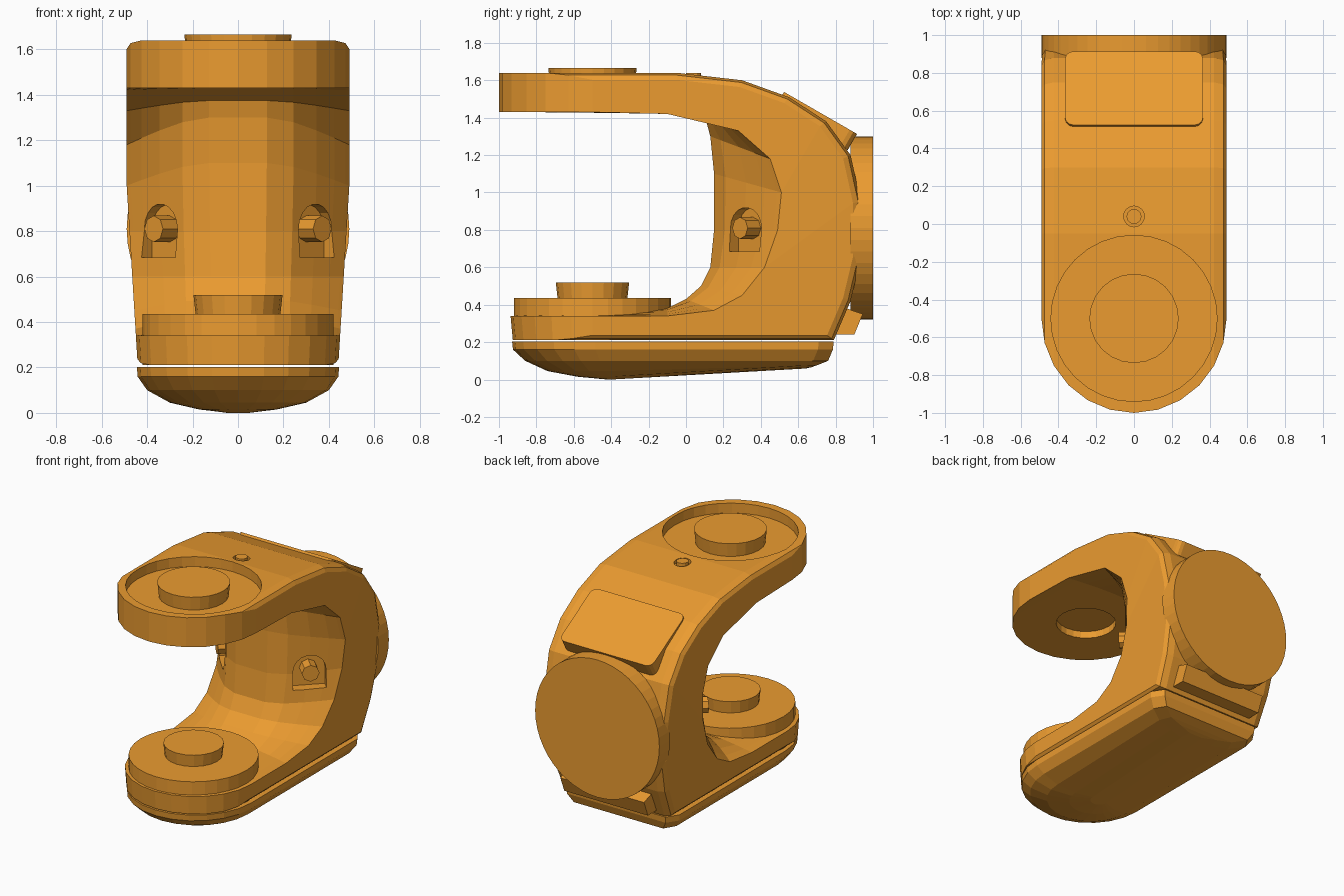
import bpy, bmesh
from math import sin, cos, pi, radians
from mathutils import Matrix, Vector

if "Cube" in bpy.data.objects:
    bpy.data.objects.remove(bpy.data.objects["Cube"])

orange = bpy.data.materials.new("orange_paint")
orange.diffuse_color = (0.83, 0.33, 0.03, 1)
orange.use_nodes = True
orange.node_tree.nodes["Principled BSDF"].inputs["Base Color"].default_value = orange.diffuse_color


def finish(name, bm):
    bmesh.ops.recalc_face_normals(bm, faces=bm.faces)
    me = bpy.data.meshes.new(name)
    bm.to_mesh(me)
    bm.free()
    ob = bpy.data.objects.new(name, me)
    bpy.context.collection.objects.link(ob)
    me.materials.append(orange)
    return ob


def loft(name, rings, cap=True):
    """Skin a list of equal closed rings of points."""
    bm = bmesh.new()
    vs = [[bm.verts.new(p) for p in r] for r in rings]
    n = len(vs[0])
    for a, b in zip(vs, vs[1:]):
        for i in range(n):
            j = (i + 1) % n
            bm.faces.new((a[i], a[j], b[j], b[i]))
    for end in (vs[0], vs[-1]):
        if cap:
            bm.faces.new(end)
        else:  # strip of quads between the outer and inner half of a C section
            for i in range(n // 2 - 1):
                bm.faces.new((end[i], end[i + 1], end[n - 2 - i], end[n - 1 - i]))
    return finish(name, bm)


def prism(name, outline, h, m, top=1.0):
    """Extrude a 2D outline along the local z axis of matrix m."""
    return loft(name, [[m @ Vector((x * s, y * s, z)) for x, y in outline]
                       for z, s in ((0, 1.0), (h, top))])


def circle(r, n=28):
    return [(r * cos(2 * pi * i / n), r * sin(2 * pi * i / n)) for i in range(n)]


def frame(origin, ax, ay):
    ax, ay = Vector(ax).normalized(), Vector(ay).normalized()
    m = Matrix((ax, ay, ax.cross(ay))).transposed().to_4x4()
    m.translation = origin
    return m


def at(x, y, z):
    return Matrix.Translation((x, y, z))


def cut(target, cutter):
    cutter.hide_render = True
    mod = target.modifiers.new("cut", 'BOOLEAN')
    mod.operation, mod.solver, mod.object = 'DIFFERENCE', 'EXACT', cutter
    bpy.context.view_layer.objects.active = target
    bpy.ops.object.modifier_apply(modifier=mod.name)
    bpy.data.objects.remove(cutter)


# Fork body: C sections in the y-z plane, lofted across x with rounded arm ends
OUTER = [(-.05, 1.64), (.3, 1.60), (.55, 1.51), (.75, 1.38), (.88, 1.2),
         (.935, .95), (.935, .65), (.88, .42), (.79, .21)]
INNER_MID = [(-.1, .38), (0, .43), (.08, .5), (.13, .6), (.15, .8),
             (.15, 1.1), (.13, 1.3), (.11, 1.375), (-.08, 1.43)]
INNER_EDGE = [(-.1, .34), (.15, .37), (.3, .45), (.42, .6), (.49, .8),
              (.51, 1.0), (.45, 1.18), (.28, 1.33), (-.1, 1.42)]


def taper(x, y, z):
    t = max(0, (1 - z) / .8)
    if y < -.5:
        y = -.5 + (y + .5) * (1 - .15 * t)
    return (x * (1 - .1 * t), y, z)


sections = []
for k in range(-6, 7):
    a = radians(15 * k)
    x, yf = .49 * sin(a), -.5 - .5 * cos(a)
    inset = {6: .955, 5: .985}.get(abs(k), 1)
    t = max(0, (abs(x) - .16) / .33) ** 1.3
    outer = [(yf, 1.64)] + OUTER + [(yf, .21)]
    outer = [(y * inset if y > 0 else y, .8 + (z - .8) * inset) for y, z in outer]
    inner = [(yf, .34)] + [(p[0] + (q[0] - p[0]) * t, p[1] + (q[1] - p[1]) * t)
                           for p, q in zip(INNER_MID, INNER_EDGE)] + [(yf, 1.43)]
    sections.append([taper(x, y, z) for y, z in outer + inner])
body = loft("fork_body", sections, cap=False)

# Recesses in the upper arm: cap seat, underside bore, screw hole
cut(body, prism("cutter", circle(.44, 32), .2, at(0, -.5, 1.57)))
cut(body, prism("cutter", circle(.2, 24), .12, at(0, -.5, 1.36)))
cut(body, prism("cutter", circle(.055, 16), .1, at(0, .04, 1.605)))

# Pockets with pegs on both inner flanks: round top, square foot
pocket = [(.11 * cos(radians(a)), .11 * sin(radians(a))) for a in range(0, 181, 20)]
pocket += [(-.11, -.125), (.11, -.125)]
for s, side in ((1, "right"), (-1, "left")):
    normal = Vector((s, -1, 0)).normalized()
    spot = Vector((s * .35, .31, .81))
    m = frame(spot - normal * .07, (1, s, 0), (0, 0, 1))
    cut(body, prism("cutter", pocket, .3, m))
    m.translation = spot - normal * .1
    prism("flank_peg_" + side, circle(.058, 8), .13, m)

# Pivot pins, lower bearing disc and small screw
prism("upper_pin", circle(.225, 24), .11, at(0, -.5, 1.555), 1.05)
prism("lower_bearing", circle(.42, 32), .225, at(0, -.5, .21))
prism("lower_pin", circle(.185, 20), .1, at(0, -.5, .42), 1.06)
prism("top_screw", circle(.04, 12), .05, at(0, .04, 1.59))

# Round mounting flange on the back
flange = frame((0, .88, .81), (1, 0, 0), (0, 0, -1))
prism("back_flange", circle(.49, 48), .12, flange)

# Sloped cover panel with rounded corners
panel = []
for cx, cy, a0 in ((.32, .41, 0), (-.32, .41, 90), (-.32, .05, 180), (.32, .05, 270)):
    panel += [(cx + .045 * cos(radians(a0 + d)), cy + .045 * sin(radians(a0 + d)))
              for d in (0, 30, 60, 90)]
m = frame((0, .52, 1.54), (1, 0, 0), (0, .867, -.499))
m.translation -= m.to_3x3() @ Vector((0, 0, .1))
prism("cover_panel", panel, .1, m)

# Lip block below the flange
lip = [(.74, .24), (.9, .24), (.945, .35), (.8, .4)]
loft("lower_lip", [[(x, y, z) for y, z in lip] for x in (-.33, .33)])

# Domed bottom cover: half width, front y, back y, height, rise towards the back
LEVELS = [(.445, -.93, .79, .203, 0), (.442, -.925, .785, .16, 0),
          (.40, -.86, .76, .1, 0), (.30, -.74, .70, .045, .03),
          (.17, -.58, .67, .015, .05), (.06, -.42, .64, 0, .06)]
rings = []
for w, yf, yb, z, rise in LEVELS:
    c = yf + w
    ring = [(w * cos(radians(a)), c + w * sin(radians(a))) for a in range(0, -181, -15)]
    ring += [(-w, yb - .08), (-w * .88, yb), (w * .88, yb), (w, yb - .08)]
    rings.append([(x, y, z + rise * max(0, (y + .4) / 1.06)) for x, y in ring])
loft("bottom_cover", rings)
